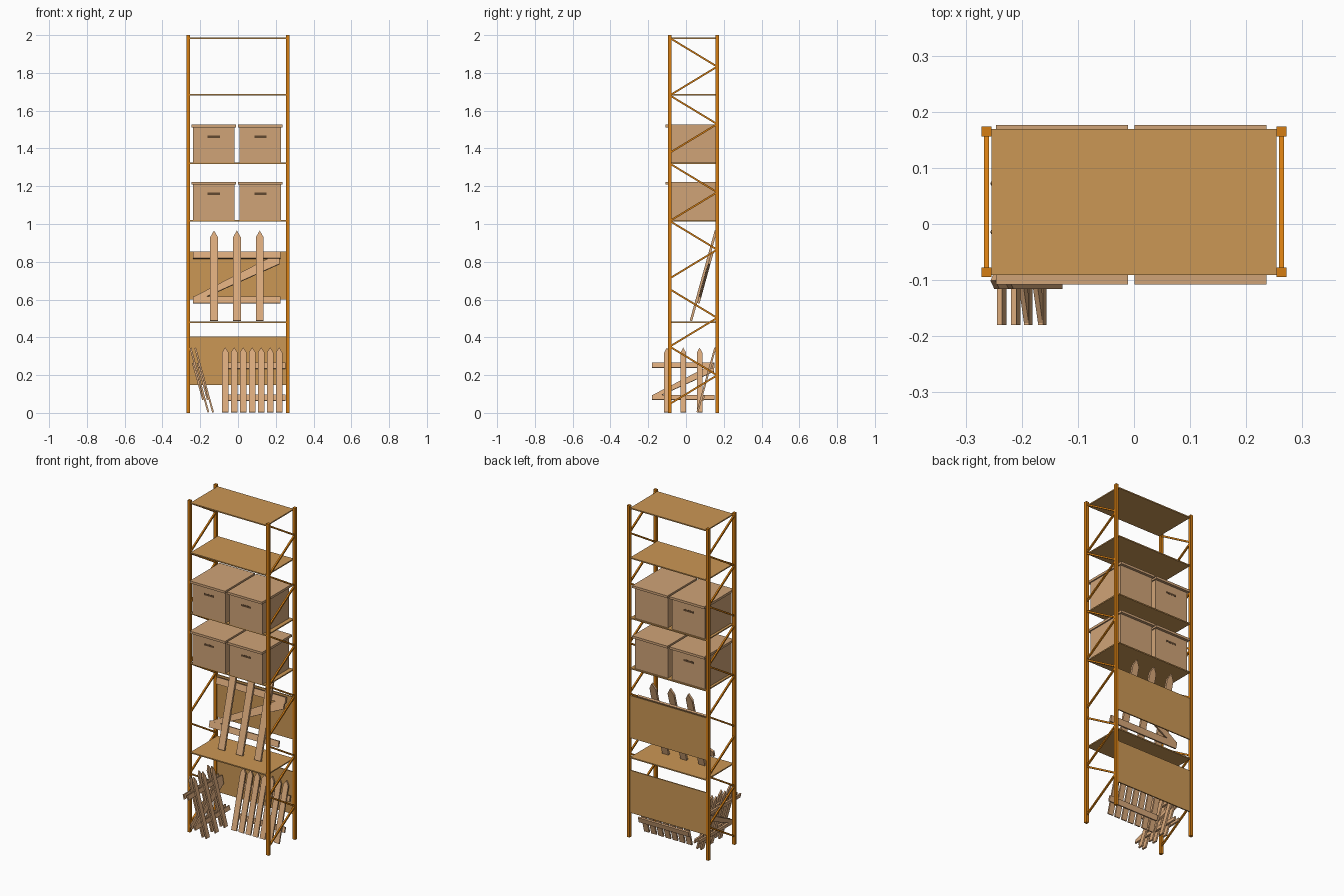
import bpy, bmesh, math
from mathutils import Matrix, Vector

if "Cube" in bpy.data.objects:
    bpy.data.objects.remove(bpy.data.objects["Cube"])


def material(name, rgb):
    m = bpy.data.materials.new(name)
    m.diffuse_color = (*rgb, 1)
    m.use_nodes = True
    m.node_tree.nodes["Principled BSDF"].inputs["Base Color"].default_value = m.diffuse_color
    return m


ORANGE = material("orange_metal", (0.66, 0.205, 0.006))
BOARD = material("shelf_board", (0.60, 0.31, 0.09))
CARD = material("cardboard", (0.63, 0.37, 0.185))
WOOD = material("fence_wood", (0.70, 0.40, 0.20))
DARK = material("dark_slot", (0.12, 0.065, 0.03))


def finish(bm, name, mat, matrix=Matrix()):
    bmesh.ops.recalc_face_normals(bm, faces=bm.faces)
    me = bpy.data.meshes.new(name)
    bm.to_mesh(me)
    bm.free()
    me.materials.append(mat)
    ob = bpy.data.objects.new(name, me)
    ob.matrix_world = matrix
    bpy.context.collection.objects.link(ob)
    return ob


def add_box(bm, x0, x1, y0, y1, z0, z1):
    size = Matrix.Diagonal((x1 - x0, y1 - y0, z1 - z0, 1))
    mid = Matrix.Translation(((x0 + x1) / 2, (y0 + y1) / 2, (z0 + z1) / 2))
    bmesh.ops.create_cube(bm, size=1, matrix=mid @ size)


def box(name, mat, *b):
    bm = bmesh.new()
    add_box(bm, *b)
    return finish(bm, name, mat)


def add_bar(bm, a, b, w):
    # square bar between two points
    a, b = Vector(a), Vector(b)
    d = b - a
    rot = d.to_track_quat('Z', 'Y').to_matrix().to_4x4()
    bmesh.ops.create_cube(bm, size=1, matrix=Matrix.Translation((a + b) / 2) @ rot
                          @ Matrix.Diagonal((w, w, d.length, 1)))


def add_plate(bm, pts, y, t):
    # outline in x/z extruded along y, centred on y
    f = bm.faces.new([bm.verts.new((px, y - t / 2, pz)) for px, pz in pts])
    r = bmesh.ops.extrude_face_region(bm, geom=[f])
    vs = [g for g in r["geom"] if isinstance(g, bmesh.types.BMVert)]
    bmesh.ops.translate(bm, verts=vs, vec=(0, t, 0))


def fence(name, matrix, pickets, pw, height, tip, rails, x0, x1, t, brace):
    bm = bmesh.new()
    for x in pickets:
        h = pw / 2
        add_plate(bm, [(x - h, 0), (x + h, 0), (x + h, height - tip),
                       (x, height), (x - h, height - tip)], 0, t)
    for z0, z1 in rails:
        add_plate(bm, [(x0, z0), (x1, z0), (x1, z1), (x0, z1)], t, t)
    if brace:
        a, b = rails[0][1], rails[1][0]
        add_plate(bm, [(x0 + .005, a), (x0 + .07, a), (x1 - .005, b - .03),
                       (x1 - .005, b), (x1 - .065, b)], t, t * .95)
    finish(bm, name, WOOD, matrix)


# corner posts and zigzag side braces
PX, YF, YB, HP = 0.263, -0.086, 0.165, 0.0088
for sx, side in ((-1, "left"), (1, "right")):
    for y, end in ((YF, "front"), (YB, "back")):
        box(f"{side}_{end}_post", ORANGE, sx * PX - HP, sx * PX + HP, y - HP, y + HP, 0, 2)
    bm = bmesh.new()
    for k in range(3):
        top = 1.985 - 0.665 * k
        for i in range(4):
            ya, yb = (YF, YB) if i % 2 == 0 else (YB, YF)
            add_bar(bm, (sx * PX, ya, top - .152 * i), (sx * PX, yb, top - .152 * (i + 1)), 0.0095)
    finish(bm, f"{side}_braces", ORANGE)

# shelves and upright back panels
for i, z in enumerate((0.48, 1.018, 1.321, 1.684, 1.984)):
    box(f"shelf_{i + 1}", BOARD, -.254, .254, -.091, .169, z - .0035, z + .0035)
for i, z in enumerate((0.148, 0.599)):
    box(f"back_panel_{i + 1}", BOARD, -.254, .254, .162, .169, z, z + .256)

# cardboard boxes with lids and hand slots
for r, z in enumerate((1.0215, 1.3245)):
    for c, x in enumerate((-.1285, .1185)):
        n = f"{r + 1}_{c + 1}"
        box("carton_" + n, CARD, x - .11, x + .11, -.092, .160, z, z + .19)
        box("carton_lid_" + n, CARD, x - .1175, x + .1175, -.108, .176, z + .187, z + .201)
        bm = bmesh.new()
        for y in (-.092, .160) if c == 0 else (-.092,):
            add_box(bm, x - .032, x + .032, y - .001, y + .001, z + .132, z + .144)
        finish(bm, "hand_slot_" + n, DARK)

# picket fences leaning on the rack
LEAN = Matrix.Rotation(math.radians(-15.5), 4, 'X')
big = dict(pickets=(-.121, 0, .121), pw=.042, height=.495, tip=.038,
           rails=((.10, .136), (.346, .384)), x0=-.231, x1=.231, t=.013, brace=True)
fence("large_fence", Matrix.Translation((-.006, .026, .487)) @ LEAN, **big)
fence("picket_fence", Matrix.Translation((.075, .06, .003)) @ LEAN,
      [.0475 * i for i in range(-3, 4)], .034, .355, .027,
      ((.066, .098), (.242, .275)), -.16, .176, .01, False)
for i, x in enumerate((-.132, -.157)):
    m = Matrix.Translation((x, -.0145, .003)) @ Matrix.Rotation(math.pi / 2, 4, 'Z') @ LEAN
    fence(f"small_fence_{i + 1}", m @ Matrix.Scale(.715, 4), **big)
